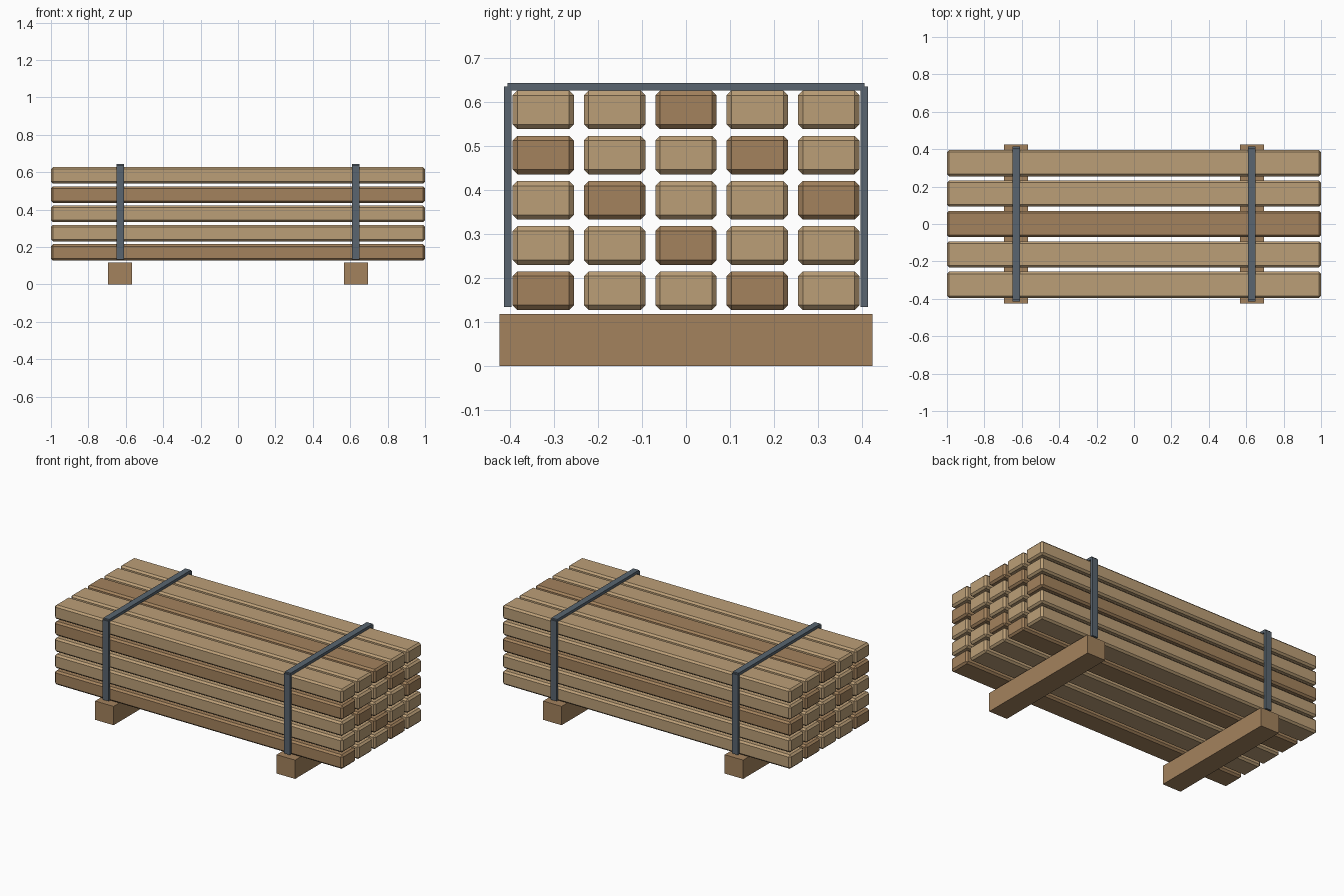
import bpy

if "Cube" in bpy.data.objects:
    bpy.data.objects.remove(bpy.data.objects["Cube"])


def material(name, rgb):
    m = bpy.data.materials.new(name)
    m.diffuse_color = (*rgb, 1)
    m.use_nodes = True
    m.node_tree.nodes["Principled BSDF"].inputs["Base Color"].default_value = m.diffuse_color
    return m


light = material("light_wood", (0.50, 0.345, 0.185))
dark = material("dark_wood", (0.37, 0.225, 0.11))
steel = material("strap_steel", (0.10, 0.13, 0.16))


def box(name, centre, size, mat, bevel=0):
    bpy.ops.mesh.primitive_cube_add(size=1, location=centre)
    ob = bpy.context.object
    ob.name = name
    ob.scale = size
    bpy.ops.object.transform_apply(location=False, rotation=False, scale=True)
    ob.data.materials.append(mat)
    if bevel:
        mod = ob.modifiers.new("chamfer", 'BEVEL')
        mod.width = bevel
        mod.segments = 1
    return ob


# Five by five stack of chamfered planks, every third one darker
for row in range(5):
    for col in range(5):
        mat = dark if (row + col) % 3 == 0 else light
        box(f"plank_{row}_{col}", (0, (col - 2) * 0.1625, 0.171 + row * 0.103),
            (2.0, 0.14, 0.088), mat, 0.011)

for side, label in ((-1, "left"), (1, "right")):
    x = side * 0.63
    # Bearer under the stack
    box(f"{label}_bearer", (x, 0, 0.059), (0.128, 0.85, 0.118), dark)
    # Strap: one bar across the top and one down each face
    box(f"{label}_strap_top", (x, 0, 0.636), (0.04, 0.812, 0.017), steel)
    for s, face in ((-1, "front"), (1, "back")):
        box(f"{label}_strap_{face}", (x, s * 0.406, 0.385), (0.04, 0.017, 0.502), steel)
